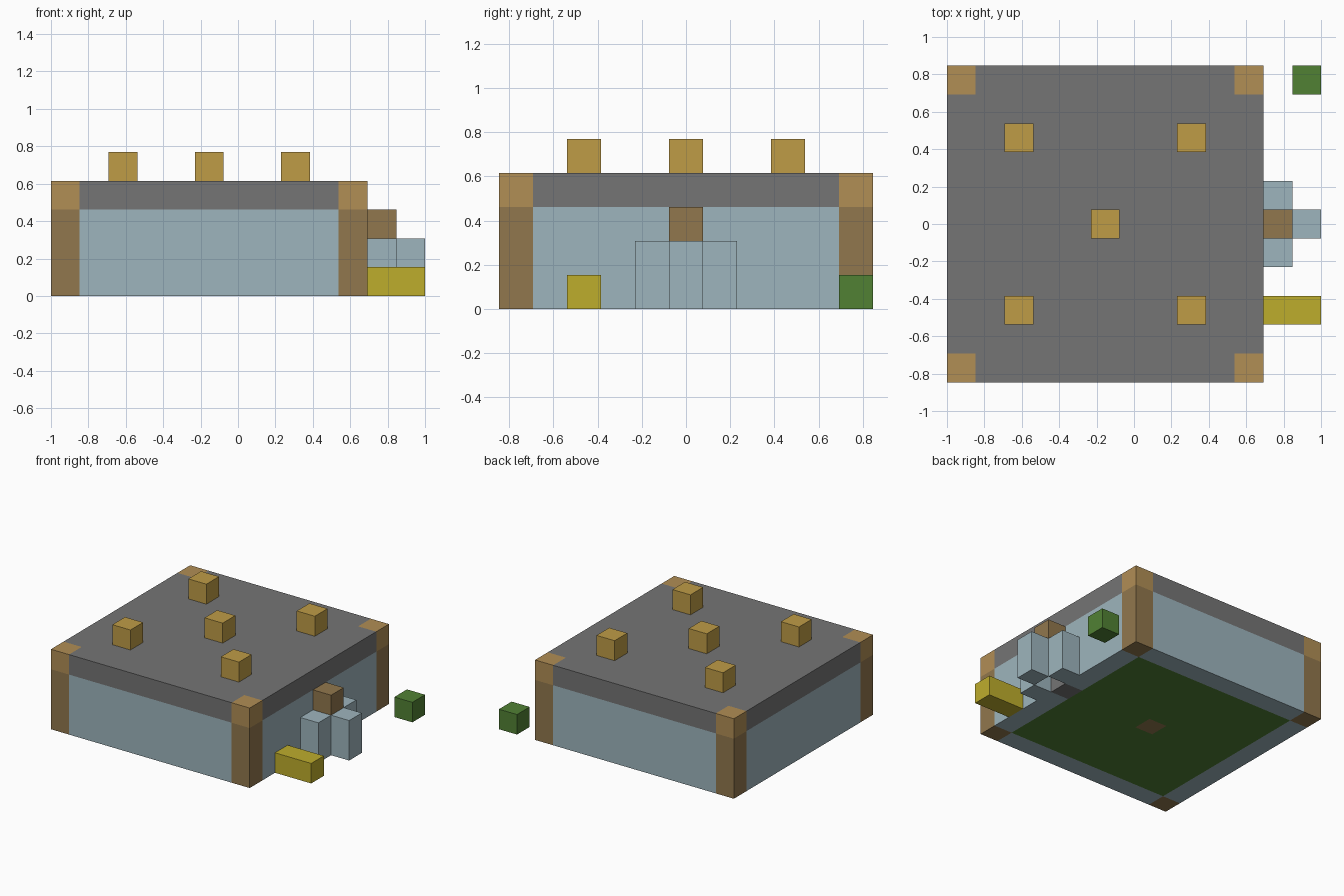
import bpy
import bmesh

cube = bpy.data.objects.get("Cube")
if cube:
    bpy.data.objects.remove(cube, do_unlink=True)

U = 2 / 13                      # one building block
HALF_X, HALF_Y = 6.5, 5.5       # half the footprint, in blocks


def linear(c):
    c /= 255
    return c / 12.92 if c <= 0.04045 else ((c + 0.055) / 1.055) ** 2.4


def material(name, r, g, b):
    colour = (linear(r), linear(g), linear(b), 1)
    m = bpy.data.materials.new(name)
    m.diffuse_color = colour
    m.use_nodes = True
    bsdf = next(n for n in m.node_tree.nodes if n.type == "BSDF_PRINCIPLED")
    bsdf.inputs["Base Color"].default_value = colour
    bsdf.inputs["Roughness"].default_value = 0.9
    return m


BLUE = material("pale blue", 158, 181, 189)
GREY = material("stone grey", 117, 117, 117)
BROWN = material("wood brown", 145, 119, 77)
TAN = material("light tan", 177, 142, 85)
GOLD = material("lamp gold", 191, 156, 70)
YELLOW = material("yellow", 190, 173, 44)
GREEN = material("grass green", 81, 129, 52)


def prism(name, outline, z, height, mat):
    """Extrude an outline given in blocks, counted from the front right corner."""
    bm = bmesh.new()
    base = [bm.verts.new(((x - HALF_X) * U, (y - HALF_Y) * U, z * U)) for x, y in outline]
    face = bm.faces.new(base)
    top = bmesh.ops.extrude_face_region(bm, geom=[face], use_keep_orig=True)["geom"]
    bmesh.ops.translate(bm, verts=[v for v in top if isinstance(v, bmesh.types.BMVert)],
                        vec=(0, 0, height * U))
    bmesh.ops.recalc_face_normals(bm, faces=bm.faces)
    mesh = bpy.data.meshes.new(name)
    bm.to_mesh(mesh)
    bm.free()
    mesh.materials.append(mat)
    obj = bpy.data.objects.new(name, mesh)
    bpy.context.collection.objects.link(obj)
    return obj


def block(name, mat, x, y, z, sx=1, sy=1, sz=1):
    outline = [(x, y), (x + sx, y), (x + sx, y + sy), (x, y + sy)]
    return prism(name, outline, z, sz, mat)


# Corner posts with lighter caps
for side, x in (("right", 0), ("left", 10)):
    for end, y in (("front", 0), ("back", 10)):
        block(f"{end}_{side}_post", BROWN, x, y, 0, sz=3)
        block(f"{end}_{side}_post_cap", TAN, x, y, 3)

# Walls, with a doorway step in the left one
block("front_wall", BLUE, 1, 0, 0, sx=9, sz=3)
block("back_wall", BLUE, 1, 10, 0, sx=9, sz=3)
block("right_wall", BLUE, 0, 1, 0, sy=9, sz=3)
block("left_wall_front", BLUE, 10, 1, 0, sy=4, sz=3)
block("left_wall_back", BLUE, 10, 6, 0, sy=4, sz=3)
block("left_wall_over_step", BLUE, 10, 5, 1, sz=2)
block("door_step", GREY, 10, 5, 0)

# Floor laid around a centre block
for i, (x, y, sx, sy) in enumerate(((1, 1, 5, 4), (6, 1, 4, 5), (5, 6, 5, 4), (1, 5, 4, 5))):
    block(f"floor_section_{i + 1}", GREEN, x, y, 0, sx, sy)
block("floor_centre", BROWN, 5, 5, 0)

# Flat roof, notched for the post caps
prism("roof", [(1, 0), (10, 0), (10, 1), (11, 1), (11, 10), (10, 10),
               (10, 11), (1, 11), (1, 10), (0, 10), (0, 1), (1, 1)], 3, 1, GREY)

# Roof lamps
for i, (x, y) in enumerate(((2, 2), (8, 2), (5, 5), (2, 8), (8, 8))):
    block(f"roof_lamp_{i + 1}", GOLD, x, y, 4)

# Porch at the left side
block("porch_front_column", BLUE, 11, 4, 0, sz=2)
block("porch_back_column", BLUE, 11, 6, 0, sz=2)
block("porch_outer_column", BLUE, 12, 5, 0, sz=2)
block("porch_top", BROWN, 11, 5, 2)

# Ground items outside
block("bench", YELLOW, 11, 2, 0, sx=2)
block("bush", GREEN, 12, 10, 0)
